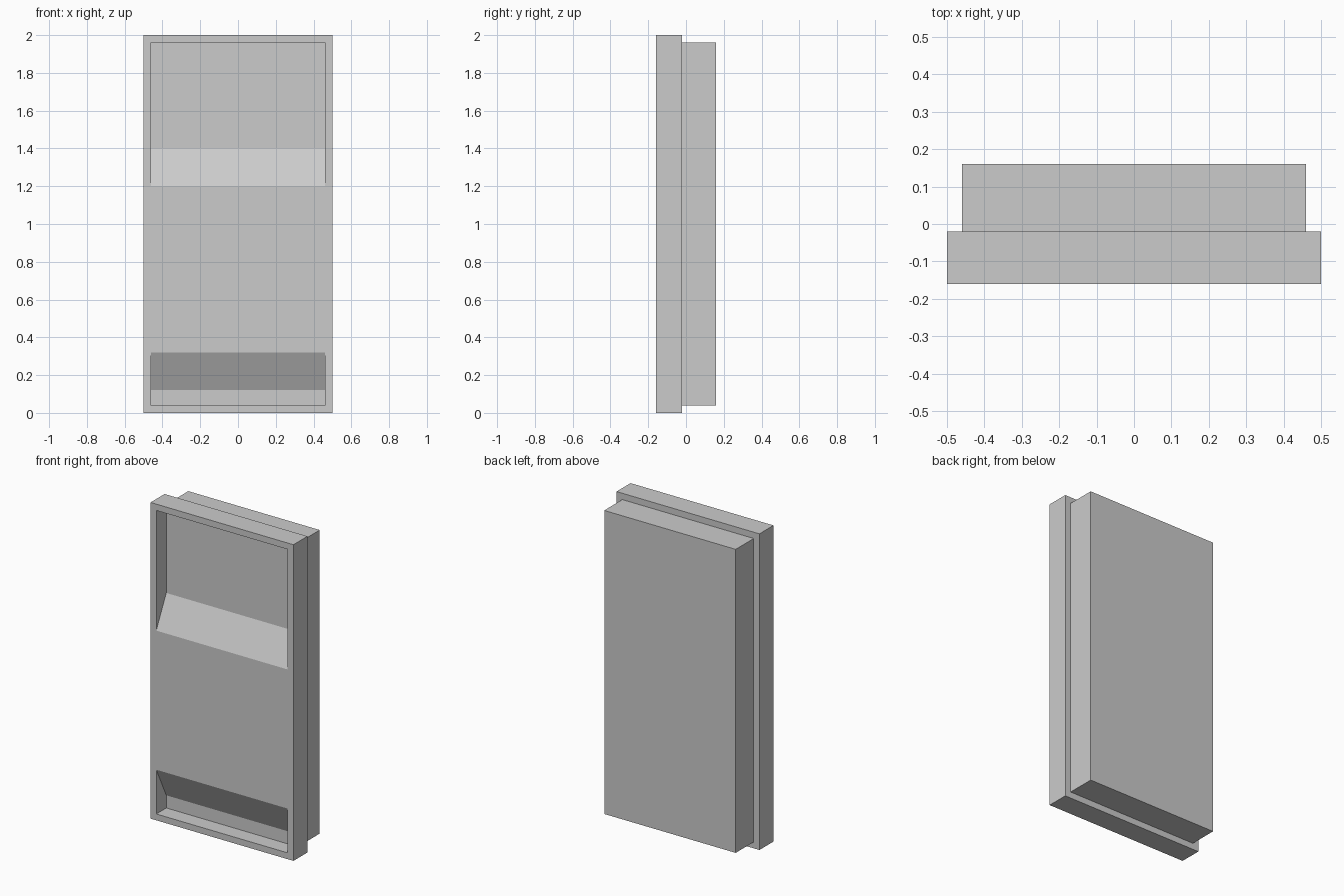
import bpy, bmesh

if "Cube" in bpy.data.objects:
    bpy.data.objects.remove(bpy.data.objects["Cube"])


def prism(name, profile, half_width):
    """Extrude a (y, z) profile along x, centred on x = 0."""
    bm = bmesh.new()
    face = bm.faces.new([bm.verts.new((-half_width, y, z)) for y, z in profile])
    ext = bmesh.ops.extrude_face_region(bm, geom=[face])
    moved = [g for g in ext["geom"] if isinstance(g, bmesh.types.BMVert)]
    bmesh.ops.translate(bm, verts=moved, vec=(2 * half_width, 0, 0))
    bmesh.ops.recalc_face_normals(bm, faces=bm.faces)
    mesh = bpy.data.meshes.new(name)
    bm.to_mesh(mesh)
    bm.free()
    obj = bpy.data.objects.new(name, mesh)
    bpy.context.collection.objects.link(obj)
    return obj


def rect(y0, y1, z0, z1):
    return [(y0, z0), (y1, z0), (y1, z1), (y0, z1)]


# Recessed box that sits inside the wall
prism("wall_box", rect(-0.02, 0.16, 0.04, 1.96), 0.46)

# Front cover with its flush middle panel
cover = prism("front_cover", rect(-0.16, -0.02, 0, 2), 0.5)

# Upper and lower recesses, each with one sloping side (start ahead of the front face)
recesses = {
    "upper_recess_cutter": [(-0.2, 1.12), (-0.06, 1.4), (-0.06, 1.96), (-0.2, 1.96)],
    "lower_recess_cutter": [(-0.2, 0.04), (-0.06, 0.04), (-0.06, 0.12), (-0.2, 0.4)],
}
bpy.context.view_layer.objects.active = cover
for name, profile in recesses.items():
    cutter = prism(name, profile, 0.46)
    cutter.hide_render = True
    mod = cover.modifiers.new(name, "BOOLEAN")
    mod.operation = "DIFFERENCE"
    mod.solver = "EXACT"
    mod.object = cutter
    bpy.ops.object.modifier_apply(modifier=mod.name)
    bpy.data.objects.remove(cutter)
